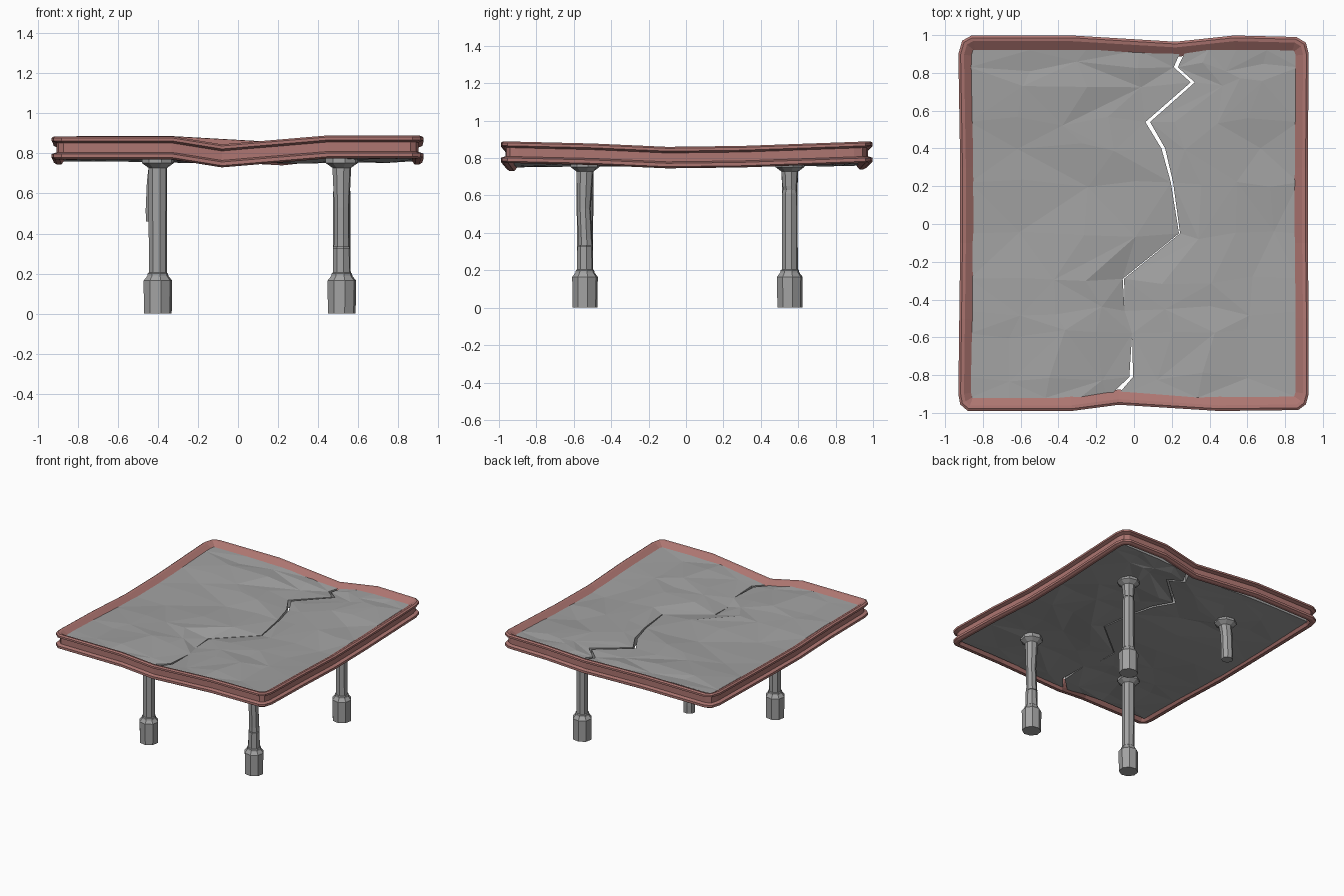
import bpy, bmesh, math, random
from mathutils import Vector

if "Cube" in bpy.data.objects:
    bpy.data.objects.remove(bpy.data.objects["Cube"])

random.seed(4)


def material(name, rgb):
    m = bpy.data.materials.new(name)
    m.diffuse_color = (*rgb, 1)
    m.use_nodes = True
    m.node_tree.nodes["Principled BSDF"].inputs["Base Color"].default_value = m.diffuse_color
    return m


STONE = material("grey stone", (0.36, 0.36, 0.36))
RED = material("dusty red trim", (0.42, 0.18, 0.165))


def finish(bm, name, mat):
    bmesh.ops.recalc_face_normals(bm, faces=bm.faces)
    me = bpy.data.meshes.new(name)
    bm.to_mesh(me)
    bm.free()
    me.materials.append(mat)
    ob = bpy.data.objects.new(name, me)
    bpy.context.collection.objects.link(ob)
    return ob


def lerp_table(table, x):
    for (x0, v0), (x1, v1) in zip(table, table[1:]):
        if x <= x1:
            t = max(0, (x - x0) / (x1 - x0))
            return v0 + (v1 - v0) * t
    return table[-1][1]


# Sagging height of the rim top: dips in the front, back and side edges
FRONT = [(-0.93, 0.005), (-0.36, 0.0), (-0.08, 0.045), (0.45, -0.004), (0.93, -0.004)]
BACK = [(-0.93, 0.005), (-0.36, 0.002), (0.22, 0.035), (0.5, -0.004), (0.93, -0.002)]
SIDE = [(-1, 0.0), (-0.5, 0.012), (-0.1, 0.03), (0.3, 0.025), (1, 0.0)]


def height(x, y):
    v = min(1, max(0, (y + 0.95) / 1.9))
    cross = lerp_table(FRONT, x) * (1 - v) + lerp_table(BACK, x) * v
    return 0.89 - max(cross, lerp_table(SIDE, y))


# Rim: channel profile swept round the bent outline
OUTLINE = [(-0.88, -0.99), (-0.33, -0.99), (-0.08, -0.957), (0.45, -0.99), (0.87, -0.985),
           (0.91, -0.955), (0.925, -0.9), (0.925, -0.5), (0.92, -0.1), (0.92, 0.3), (0.925, 0.9),
           (0.91, 0.96), (0.86, 0.99), (0.53, 0.998), (0.22, 0.965), (-0.33, 0.998), (-0.86, 0.998),
           (-0.91, 0.97), (-0.93, 0.9), (-0.92, 0.3), (-0.92, -0.1), (-0.925, -0.5), (-0.93, -0.9),
           (-0.92, -0.955)]
PROFILE = [(0.08, -0.038), (0.03, -0.003), (0.012, 0.0), (0.0, -0.008), (0.0, -0.023),
           (0.025, -0.033), (0.025, -0.08), (0.0, -0.088), (0.0, -0.106), (0.015, -0.115),
           (0.038, -0.115), (0.055, -0.095)]
bm = bmesh.new()
rings = []
n = len(OUTLINE)
for i in range(n):
    a, p, b = (Vector(OUTLINE[(i + k) % n]) for k in (-1, 0, 1))
    d0, d1 = (p - a).normalized(), (b - p).normalized()
    n0, n1 = Vector((-d0.y, d0.x)), Vector((-d1.y, d1.x))
    inward = (n0 + n1) / (1 + n0.dot(n1))
    z = height(*p)
    rings.append([bm.verts.new((*(p + inward * o), z + h)) for o, h in PROFILE])
for i in range(n):
    r, s = rings[i], rings[(i + 1) % n]
    for j in range(len(PROFILE)):
        k = (j + 1) % len(PROFILE)
        bm.faces.new((r[j], s[j], s[k], r[k]))
finish(bm, "table_rim", RED)

# Cracked slab: two rough halves whose meeting edges follow the crack
# each row: y, crack left x, crack right x, extra sink at the crack
CRACK = [(-0.92, -0.14, -0.10, 0.005), (-0.81, -0.025, -0.005, 0.005), (-0.58, -0.01, -0.01, 0.012),
         (-0.46, -0.05, -0.05, 0.025), (-0.29, -0.06, -0.052, 0.02), (-0.05, 0.238, 0.244, 0.012),
         (0.22, 0.195, 0.207, 0.005), (0.4, 0.145, 0.165, 0.005), (0.54, 0.06, 0.085, 0.008),
         (0.75, 0.3, 0.322, 0.005), (0.83, 0.21, 0.232, 0.005), (0.92, 0.25, 0.275, 0.0)]
STEPS = (0.0, 0.28, 0.55, 0.8, 1.0)
bm = bmesh.new()
sides = []
for side in (-1, 1):
    top, bottom = [], []
    for i, (y, xl, xr, sink) in enumerate(CRACK):
        xc = xl if side < 0 else xr
        rt, rb = [], []
        for t in STEPS:
            inner = 0 < i < len(CRACK) - 1 and 0 < t < 1
            x = side * 0.87 + (xc - side * 0.87) * t
            yy = y
            rough = under = 0
            if inner:
                x += random.uniform(-0.05, 0.05)
                yy += random.uniform(-0.03, 0.03)
                rough = random.uniform(-0.009, 0.009)
                under = random.uniform(-0.012, 0.008)
            h = height(x, yy)
            drop = sink if t == 1 else 0
            rt.append(bm.verts.new((x, yy, h - 0.03 + rough - drop)))
            rb.append(bm.verts.new((x, yy, max(0.748, h - 0.1 + under))))
        top.append(rt)
        bottom.append(rb)
    sides.append((top, bottom))
for top, bottom in sides:
    for i in range(len(CRACK) - 1):
        for j in range(len(STEPS) - 1):
            for g in (top, bottom):
                q = (g[i][j], g[i][j + 1], g[i + 1][j + 1], g[i + 1][j])
                k = (i + j) % 2
                bm.faces.new((q[k], q[k + 1], q[k + 2]))
                bm.faces.new((q[k], q[k + 2], q[(k + 3) % 4]))
        # outer edge wall, and crack wall where the crack is open
        gap = CRACK[i][2] - CRACK[i][1] + CRACK[i + 1][2] - CRACK[i + 1][1]
        for j in (0, -1) if gap > 0 else (0,):
            bm.faces.new((top[i][j], top[i + 1][j], bottom[i + 1][j], bottom[i][j]))
    for i in (0, -1):
        for j in range(len(STEPS) - 1):
            bm.faces.new((top[i][j], top[i][j + 1], bottom[i][j + 1], bottom[i][j]))
bmesh.ops.remove_doubles(bm, verts=bm.verts, dist=0.0005)
finish(bm, "cracked_slab", STONE)


# Legs: stacked octagonal rings, each ring = z, radius, shift x, shift y
def leg(name, cx, cy, pieces):
    bm = bmesh.new()
    for piece in pieces:
        prev = None
        for z, r, dx, dy in piece:
            ring = []
            for k in range(8):
                a = math.radians(12 + 45 * k)
                ring.append(bm.verts.new((cx + dx + r * 1.04 * math.cos(a), cy + dy + r * math.sin(a), z)))
            if prev:
                for k in range(8):
                    m = (k + 1) % 8
                    bm.faces.new((prev[k], prev[m], ring[m], ring[k]))
            else:
                bm.faces.new(ring)
            prev = ring
        bm.faces.new(prev)
    finish(bm, name, STONE)


BASE = [(0, 0.068, 0, 0), (0.165, 0.07, 0, 0), (0.188, 0.052, 0, 0), (0.2, 0.05, 0, 0), (0.205, 0.044, 0, 0)]
CAP = [(0.728, 0.046, 0, 0), (0.752, 0.079, 0, 0), (0.795, 0.079, 0, 0)]
leg("front_left_leg", -0.4, -0.54, [BASE + CAP])
leg("front_right_leg", 0.518, -0.54, [
    BASE + [(0.328, 0.042, 0, 0)],
    [(0.332, 0.04, 0, 0.003), (0.37, 0.038, 0, 0.001), (0.53, 0.037, 0, -0.006)] + CAP])
leg("back_right_leg", 0.518, 0.555, [
    BASE + [(0.61, 0.042, 0, 0), (0.628, 0.038, 0, 0)],
    [(0.63, 0.037, 0, 0.003), (0.65, 0.04, 0, 0)] + CAP])
# this leg has snapped off, only a leaning stub remains
leg("broken_back_left_leg", -0.4, 0.555, [
    [(0.46, 0.042, -0.017, 0), (0.52, 0.043, -0.017, 0), (0.66, 0.043, -0.011, 0)] + CAP])
